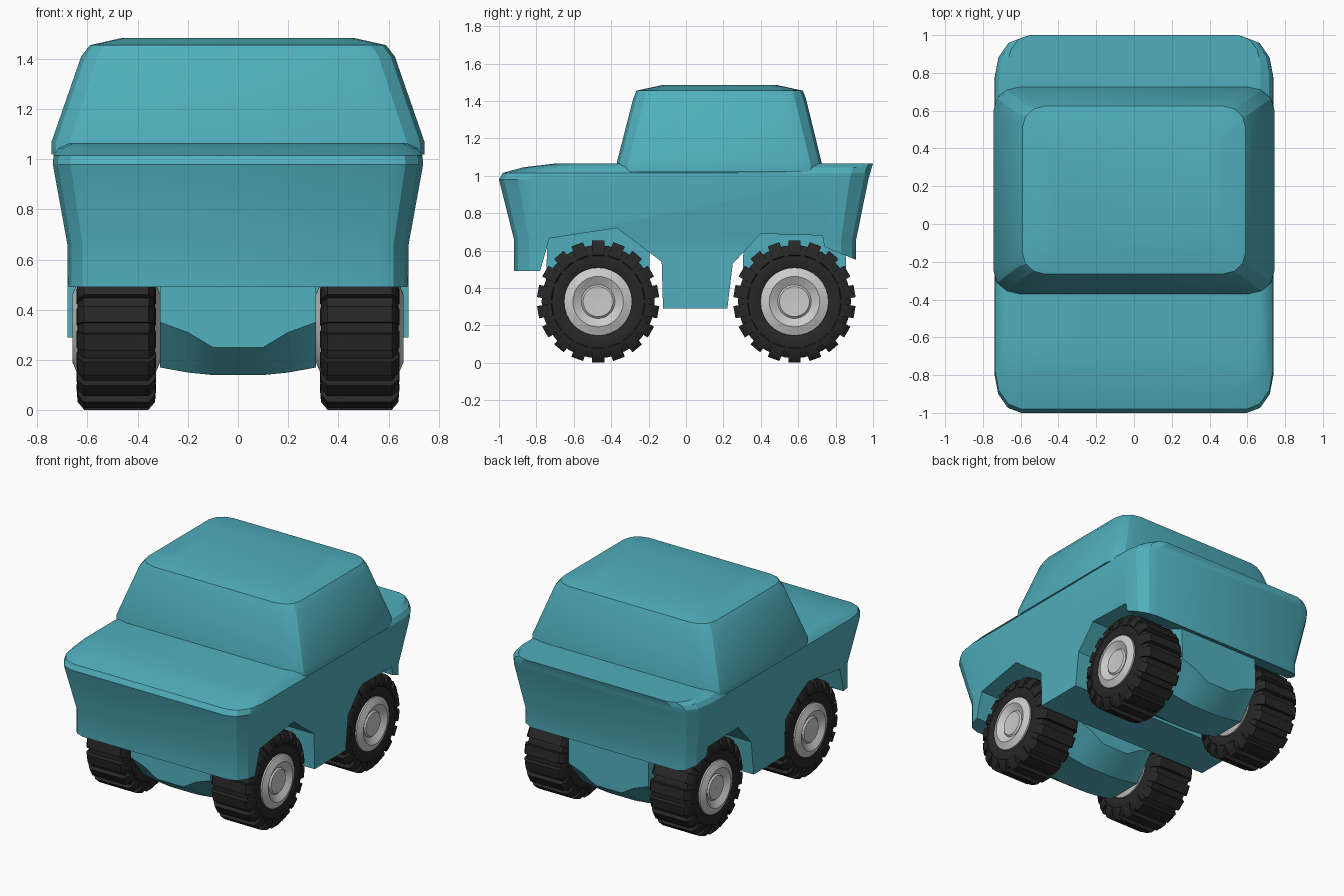
import bpy, bmesh
from math import sin, cos, pi, radians

if "Cube" in bpy.data.objects:
    bpy.data.objects.remove(bpy.data.objects["Cube"])


def material(name, rgb):
    m = bpy.data.materials.new(name)
    m.diffuse_color = (*rgb, 1)
    m.use_nodes = True
    m.node_tree.nodes["Principled BSDF"].inputs["Base Color"].default_value = m.diffuse_color
    return m


teal = material("teal paint", (0.08, 0.43, 0.51))
rubber = material("black rubber", (0.02, 0.02, 0.02))


def finish(bm, name, mat=None, angle=22):
    bmesh.ops.recalc_face_normals(bm, faces=bm.faces[:])
    me = bpy.data.meshes.new(name)
    bm.to_mesh(me)
    bm.free()
    ob = bpy.data.objects.new(name, me)
    bpy.context.collection.objects.link(ob)
    if mat:
        me.materials.append(mat)
    smooth(ob, angle)
    return ob


def smooth(ob, angle):
    bpy.ops.object.select_all(action='DESELECT')
    ob.select_set(True)
    bpy.context.view_layer.objects.active = ob
    bpy.ops.object.shade_smooth_by_angle(angle=radians(angle))


def skin(bm, loops, closed=False):
    """Bridge equal-length rings of points; cap the ends unless closed."""
    rings = [[bm.verts.new(p) for p in loop] for loop in loops]
    n = len(rings[0])
    pairs = list(zip(rings, rings[1:]))
    if closed:
        pairs.append((rings[-1], rings[0]))
    for a, b in pairs:
        for i in range(n):
            j = (i + 1) % n
            bm.faces.new((a[i], a[j], b[j], b[i]))
    if not closed:
        bm.faces.new(rings[0][::-1])
        bm.faces.new(rings[-1])


def rounded_rect(z, hx, y0, y1, cx, cy, seg=3):
    pts = []
    for k, (sx, y, sy) in enumerate([(1, y1, 1), (-1, y1, 1), (-1, y0, -1), (1, y0, -1)]):
        for i in range(seg + 1):
            a = (k + i / seg) * pi / 2
            pts.append((sx * (hx - cx) + cx * cos(a), y - sy * cy + cy * sin(a), z))
    return pts


def prism(profile, hx, name):
    bm = bmesh.new()
    skin(bm, [[(x, y, z) for y, z in profile] for x in (-hx, hx)])
    return finish(bm, name)


# Lower body: stacked rounded outlines, front hood rolls off, tail stays upright
bm = bmesh.new()
skin(bm, [rounded_rect(*r) for r in [
    (0.29, 0.68, -0.92, 0.91, 0.12, 0.16),
    (0.66, 0.68, -0.92, 0.91, 0.12, 0.16),
    (0.98, 0.738, -1.00, 0.975, 0.14, 0.20),
    (1.015, 0.735, -0.98, 0.985, 0.14, 0.20),
    (1.045, 0.715, -0.87, 0.993, 0.14, 0.20),
    (1.065, 0.67, -0.70, 1.00, 0.12, 0.16)]])
body = finish(bm, "lower_body", teal)

# Wheel arches cut straight through the body
arches = [
    [(-1.2, 0.2), (-1.2, 0.49), (-0.78, 0.49), (-0.73, 0.665), (-0.37, 0.72),
     (-0.13, 0.54), (-0.12, 0.2)],
    [(0.21, 0.2), (0.25, 0.53), (0.40, 0.69), (0.73, 0.68), (0.74, 0.62),
     (0.91, 0.55), (1.2, 0.43), (1.2, 0.2)]]
for prof in arches:
    cutter = prism(prof, 1.0, "arch_cutter")
    cutter.hide_render = True
    mod = body.modifiers.new("arch", 'BOOLEAN')
    mod.operation = 'DIFFERENCE'
    mod.solver = 'EXACT'
    mod.object = cutter
    bpy.context.view_layer.objects.active = body
    bpy.ops.object.modifier_apply(modifier="arch")
    bpy.data.objects.remove(cutter)
smooth(body, 22)

# Cabin
bm = bmesh.new()
skin(bm, [rounded_rect(*r) for r in [
    (1.02, 0.743, -0.37, 0.725, 0.12, 0.12),
    (1.07, 0.743, -0.37, 0.725, 0.14, 0.12),
    (1.41, 0.625, -0.283, 0.642, 0.13, 0.12),
    (1.455, 0.59, -0.265, 0.625, 0.12, 0.11),
    (1.484, 0.46, -0.13, 0.49, 0.10, 0.09)]])
finish(bm, "cabin", teal)

WHEEL_Z, WHEEL_X = 0.327, 0.485
AXLES = {"front": -0.47, "rear": 0.58}

# Axle housings: bulging bodies between the wheels
for end, y in AXLES.items():
    bm = bmesh.new()
    loops = []
    for x, low, side in [(-0.31, 0.17, 0.35), (-0.2, 0.15, 0.31), (-0.1, 0.14, 0.25),
                         (0.1, 0.14, 0.25), (0.2, 0.15, 0.31), (0.31, 0.17, 0.35)]:
        prof = [(-0.27, 0.72), (-0.28, side), (-0.13, low),
                (0.13, low), (0.28, side), (0.27, 0.72)]
        loops.append([(x, y + dy, z) for dy, z in prof])
    skin(bm, loops)
    finish(bm, end + "_axle_housing", teal)


def lathe(bm, profile, cx, cy, cz, n):
    """Spin a closed (x, r) profile around the wheel axis."""
    skin(bm, [[(cx + x, cy + r * cos(2 * pi * i / n), cz + r * sin(2 * pi * i / n))
               for x, r in profile] for i in range(n)], closed=True)


def mirrored(half):
    return half + [(-x, r) for x, r in reversed(half)]


TYRE = mirrored([(0.14, 0.17), (0.155, 0.21), (0.152, 0.265), (0.13, 0.302)])
LUG = mirrored([(0.14, 0.23), (0.158, 0.25), (0.154, 0.295), (0.128, 0.326)])
RIM = mirrored([(0.155, 0.001), (0.158, 0.08), (0.148, 0.09), (0.175, 0.135), (0.155, 0.182)])
LUGS = 18

for end, y in AXLES.items():
    for side, sx in (("left", -1), ("right", 1)):
        cx = sx * WHEEL_X
        # Tyre with raised tread bars
        bm = bmesh.new()
        lathe(bm, TYRE, cx, y, WHEEL_Z, 36)
        for k in range(LUGS):
            a = 2 * pi * (k + 0.5) / LUGS
            loops = []
            for s in (-1, 1):
                loops.append([(cx + x,
                               y + r * cos(a) - s * 0.033 * sin(a),
                               WHEEL_Z + r * sin(a) + s * 0.033 * cos(a)) for x, r in LUG])
            skin(bm, loops)
        finish(bm, f"{end}_{side}_tyre", rubber, 35)
        # Grey rim with a raised hub
        bm = bmesh.new()
        lathe(bm, RIM, cx, y, WHEEL_Z, 32)
        finish(bm, f"{end}_{side}_rim", None, 30)
